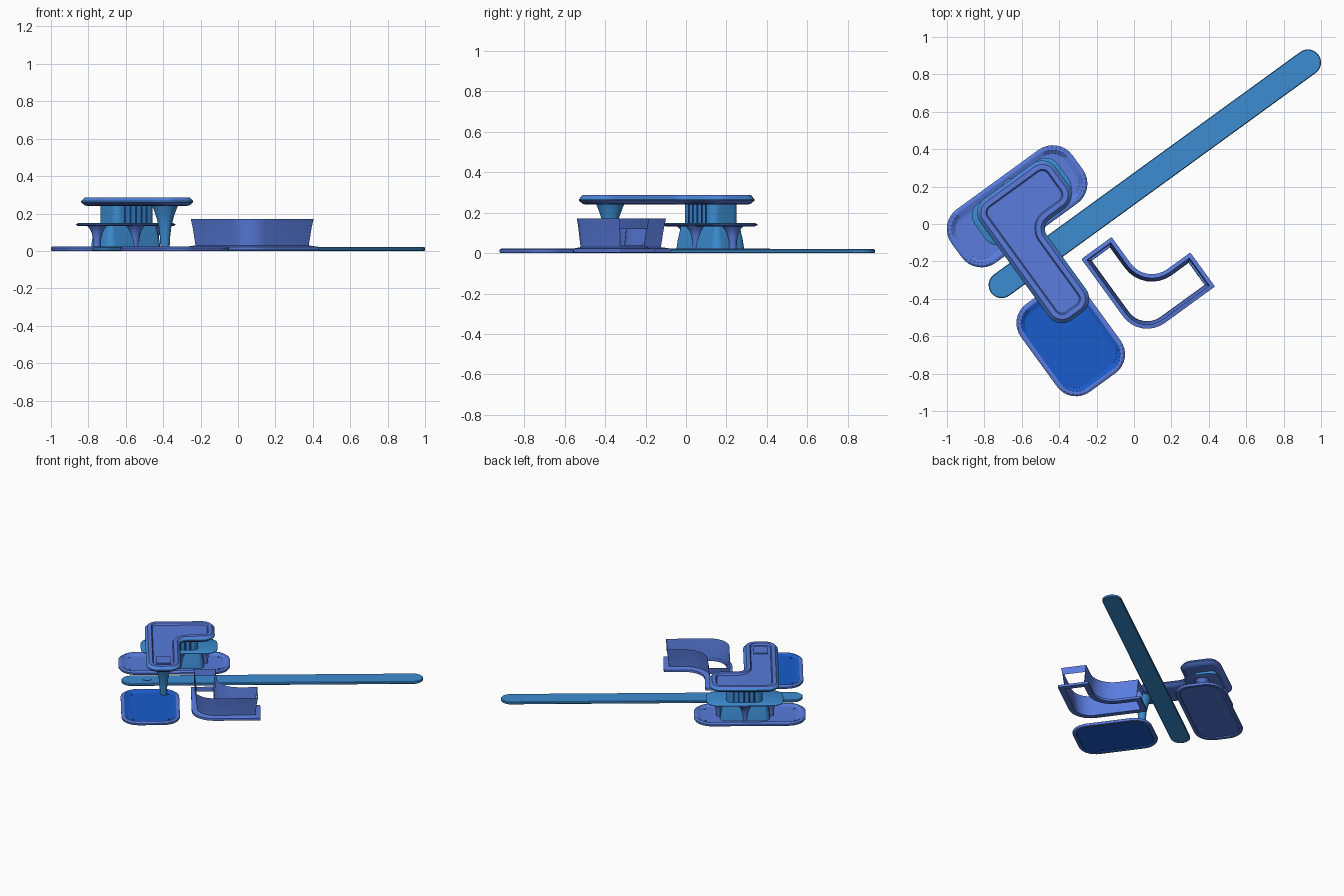
import bpy, bmesh, math
from mathutils import Vector

if "Cube" in bpy.data.objects:
    bpy.data.objects.remove(bpy.data.objects["Cube"])

ANGLE = math.radians(36)      # the whole kit lies turned on the ground
STEPS = 8                     # segments per rounded corner


def material(name, rgb):
    m = bpy.data.materials.new(name)
    m.diffuse_color = (*rgb, 1)
    m.use_nodes = True
    m.node_tree.nodes["Principled BSDF"].inputs["Base Color"].default_value = m.diffuse_color
    return m


TEAL = material("steel blue", (0.045, 0.265, 0.64))
PERI = material("periwinkle", (0.10, 0.20, 0.72))
DEEP = material("deep blue", (0.010, 0.105, 0.60))


def outline(corners, d):
    """Right-angled outline (u, v, radius), grown by d, with rounded corners."""
    n, pts = len(corners), []
    for i in range(n):
        p = Vector(corners[i][:2])
        a = (p - Vector(corners[i - 1][:2])).normalized()
        b = (Vector(corners[(i + 1) % n][:2]) - p).normalized()
        turn = 1 if a.x * b.y - a.y * b.x > 0 else -1
        na, nb = Vector((a.y, -a.x)), Vector((b.y, -b.x))
        r = max(corners[i][2] + turn * d, 0.003)
        c = p + (na + nb) * d - (na + nb) * r * turn
        for k in range(STEPS + 1):
            t = k / STEPS * math.pi / 2
            pts.append(c + (na * math.cos(t) + nb * math.sin(t)) * r * turn)
    return pts


def loft(name, corners, profile, mats, caps=True, closed=False, flip=False, bands="", openings=()):
    """Stack outlines given as (offset, z). 'bands' picks the colour of bottom, each band, top.
    'openings' lists (band, side) pairs whose straight side is left open."""
    bm = bmesh.new()
    rings = [[bm.verts.new((p.x, p.y, z)) for p in outline(corners, d)] for d, z in profile]
    pairs = list(zip(rings, rings[1:]))
    if closed:
        pairs.append((rings[-1], rings[0]))
    bands = bands or "0" * (len(pairs) + 2)
    gaps = {(k, s * (STEPS + 1) + STEPS) for k, s in openings}
    for k, (lo, hi) in enumerate(pairs):
        for i in range(len(lo)):
            j = (i + 1) % len(lo)
            if (k, i) not in gaps:
                f = bm.faces.new((lo[i], lo[j], hi[j], hi[i]))
                f.material_index = int(bands[k + 1])
    if caps:
        bm.faces.new(rings[0][::-1]).material_index = int(bands[0])
        bm.faces.new(rings[-1]).material_index = int(bands[-1])
    if flip:
        bmesh.ops.reverse_faces(bm, faces=bm.faces[:])
    me = bpy.data.meshes.new(name)
    bm.to_mesh(me)
    bm.free()
    for m in mats:
        me.materials.append(m)
    ob = bpy.data.objects.new(name, me)
    bpy.context.collection.objects.link(ob)
    ob.rotation_euler.z = ANGLE
    bpy.ops.object.select_all(action='DESELECT')
    bpy.context.view_layer.objects.active = ob
    ob.select_set(True)
    bpy.ops.object.shade_smooth_by_angle(angle=math.radians(35))
    return ob


def rect(u, v, a, b, r):
    return [(u - a, v - b, r), (u + a, v - b, r), (u + a, v + b, r), (u - a, v + b, r)]


# long strip with rounded ends, and the small disc near its end
loft("long_strip", rect(0.248, 0.152, 1.082, 0.07, 0.07),
     [(-0.004, 0), (0, 0.004), (0, 0.016), (-0.004, 0.02)], [TEAL])
loft("strip_disc", rect(-0.65, 0.158, 0.032, 0.032, 0.032), [(0, 0), (0, 0.024)], [TEAL])

# two shallow trays: raised rim, thin floor hollow underneath, small corner studs
TRAY = [(-0.03, 0.007), (-0.026, 0), (-0.004, 0), (0, 0.006), (0, 0.017),
        (-0.01, 0.024), (-0.025, 0.024), (-0.045, 0.010)]
for name, (u, v, a, b, r), floor in (
        ("wide_tray", (-0.45, 0.444, 0.40, 0.177, 0.13), PERI),
        ("deep_tray", (-0.634, -0.297, 0.210, 0.290, 0.125), DEEP)):
    loft(name, rect(u, v, a, b, r), TRAY, [PERI, floor], bands="110000011")
    for su in (-1, 1):
        for sv in (-1, 1):
            loft(name + "_stud", rect(u + su * (a - 0.08), v + sv * (b - 0.08), 0.006, 0.006, 0.006),
                 [(0, 0.009), (0, 0.014)], [floor])

# pedestal: lower body, four flared legs, flange and upper post
PU, PV = -0.415, 0.45
loft("pedestal_body", rect(PU, PV, 0.165, 0.085, 0.03),
     [(0.015, 0.008), (0.008, 0.06), (-0.01, 0.138)], [TEAL])
for u, v in ((-0.19, 0), (0.19, 0), (0, -0.085), (0, 0.085)):
    loft("flared_leg", rect(PU + u, PV + v, 0.018, 0.018, 0.018),
         [(0, 0.008), (0.002, 0.06), (0.01, 0.095), (0.022, 0.12), (0.04, 0.138)], [PERI])
loft("pedestal_flange", rect(PU, PV, 0.275, 0.128, 0.08),
     [(-0.015, 0.132), (0, 0.138), (0, 0.143), (-0.012, 0.149)], [PERI, TEAL], bands="00011")
loft("upper_post", rect(PU + 0.005, PV, 0.13, 0.083, 0.04), [(0, 0.145), (0, 0.245)], [TEAL])
for side in (-1, 1):
    for k in range(5):
        loft("post_rib", rect(PU - 0.065 + k * 0.036, PV + side * 0.084, 0.004, 0.004, 0.001),
             [(0, 0.148), (0, 0.243)], [DEEP])

# L-shaped lid with bevelled rim, thin edge line and sunken top
LID = [(-0.66, -0.22, 0.09), (-0.412, -0.22, 0.09), (-0.412, 0.285, 0.06),
       (-0.16, 0.285, 0.09), (-0.16, 0.58, 0.09), (-0.66, 0.58, 0.09)]
loft("l_shaped_lid", LID,
     [(-0.04, 0.24), (-0.02, 0.243), (0, 0.26), (0, 0.266), (-0.008, 0.275), (-0.02, 0.287),
      (-0.047, 0.287), (-0.054, 0.272)], [PERI, TEAL], bands="000010000")
loft("lid_square_plate", rect(-0.536, -0.074, 0.052, 0.056, 0.004),
     [(0, 0.270), (0, 0.280)], [PERI])

# funnel stem carrying the free arm of the lid
loft("funnel_stem", rect(-0.536, -0.074, 0.028, 0.028, 0.028),
     [(-0.004, 0.008), (0, 0.08), (0.006, 0.13), (0.018, 0.18), (0.034, 0.225), (0.042, 0.243)],
     [TEAL])

# separate L-shaped collar: flat foot frame and a thin leaning wall, open at both ends
COLLAR = [(-0.338, -0.525, 0.16), (0.154, -0.525, 0.008), (0.154, -0.30, 0.008),
          (-0.138, -0.30, 0.14), (-0.138, 0.014, 0.008), (-0.338, 0.014, 0.008)]
loft("collar_foot", COLLAR, [(0, 0.004), (0, 0.022), (-0.04, 0.03), (-0.04, 0.004)],
     [PERI], caps=False, closed=True)
loft("collar_wall", COLLAR, [(-0.038, 0.026), (-0.037, 0.04), (-0.028, 0.12), (-0.02, 0.172)],
     [PERI], caps=False, flip=True, openings=((1, 1), (1, 4)))
